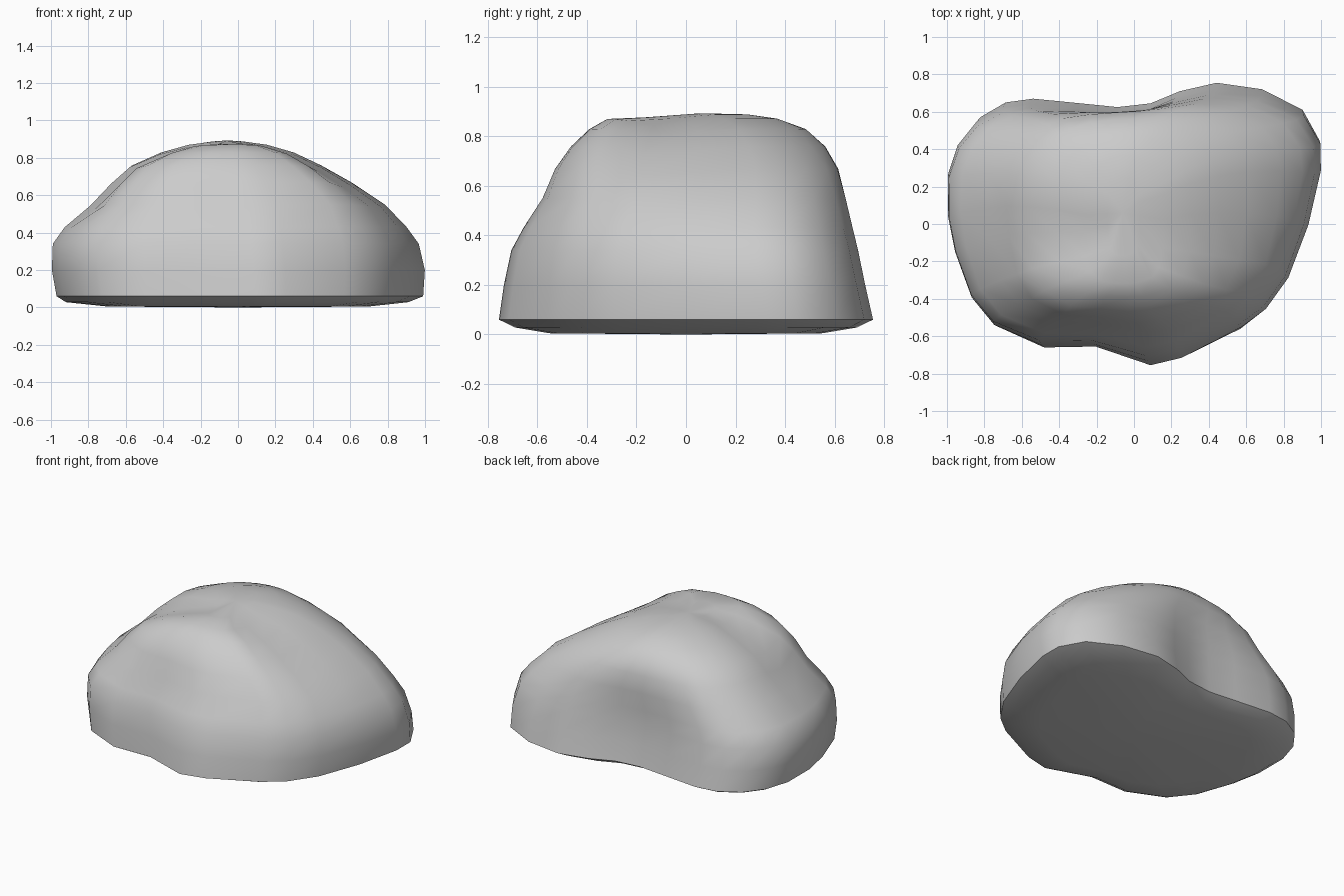
import bpy, bmesh, math

if "Cube" in bpy.data.objects:
    bpy.data.objects.remove(bpy.data.objects["Cube"])

# Ground outline of the boulder, seen from above (counter-clockwise)
OUTLINE = [(1, .3), (1, .45), (.91, .61), (.69, .72), (.44, .755), (.24, .71),
           (.08, .645), (-.1, .625), (-.3, .645), (-.56, .67), (-.71, .65), (-.85, .57),
           (-.95, .44), (-1, .28), (-1, .05), (-.96, -.15), (-.87, -.4), (-.75, -.55),
           (-.5, -.66), (-.22, -.655), (.08, -.755), (.25, -.715), (.57, -.56), (.7, -.46),
           (.82, -.29), (.93, 0)]

# Level, x range, y range, blend towards a plain rounded section
RINGS = [(.005, -.7, .7, -.55, .55, 0), (.028, -.92, .91, -.69, .69, 0),
         (.06, -.97, .99, -.755, .755, 0), (.2, -.995, 1, -.735, .725, .03),
         (.34, -.99, .97, -.705, .70, .1), (.43, -.93, .91, -.66, .685, .2),
         (.55, -.79, .8, -.58, .665, .4), (.67, -.68, .62, -.53, .64, .6),
         (.76, -.58, .46, -.465, .58, .8), (.83, -.42, .31, -.39, .49, .95),
         (.872, -.27, .16, -.32, .37, 1), (.889, -.14, .03, -.17, .25, 1)]


def section(level, x0, x1, y0, y1, blend):
    points = []
    for x, y in OUTLINE:
        u, v = x, y / .755
        a = math.atan2(v, u)
        e = 2.9 - .9 * math.sin(a)  # squarer at the front, rounder at the back
        k = (abs(math.cos(a)) ** e + abs(math.sin(a)) ** e) ** (-1 / e)
        u += (math.cos(a) * k - u) * blend
        v += (math.sin(a) * k - v) * blend
        px = (x0 + x1) / 2 + u * (x1 - x0) / 2
        py = (y0 + y1) / 2 + v * (y1 - y0) / 2
        # groove running across the crown, fading out down the flanks
        depth = (.015 + .04 * min(1, abs(px) / .35)) * min(1, max(0, (level - .4) / .25))
        points.append((px, py, level - depth * math.exp(-((py + .09) / .13) ** 2)))
    return points


# Boulder: stacked sections, closed below and above
bm = bmesh.new()
rings = [[bm.verts.new(p) for p in section(*r)] for r in RINGS]
n = len(OUTLINE)
for low, high in zip(rings, rings[1:]):
    for i in range(n):
        j = (i + 1) % n
        bm.faces.new((low[i], low[j], high[j], high[i]))
for ring, centre in ((rings[0], (0, 0, 0)), (rings[-1], (-.06, .06, .893))):
    tip = bm.verts.new(centre)
    for i in range(n):
        bm.faces.new((ring[i], ring[(i + 1) % n], tip))
# Soften the upper surface only
upper = [v for ring in rings[5:] for v in ring]
bmesh.ops.smooth_vert(bm, verts=upper, factor=.12, use_axis_x=True, use_axis_y=True, use_axis_z=True)
bmesh.ops.recalc_face_normals(bm, faces=bm.faces)

mesh = bpy.data.meshes.new("boulder")
bm.to_mesh(mesh)
bm.free()
boulder = bpy.data.objects.new("boulder", mesh)
bpy.context.collection.objects.link(boulder)
bpy.context.view_layer.objects.active = boulder
boulder.select_set(True)
bpy.ops.object.shade_smooth_by_angle(angle=math.radians(42))
